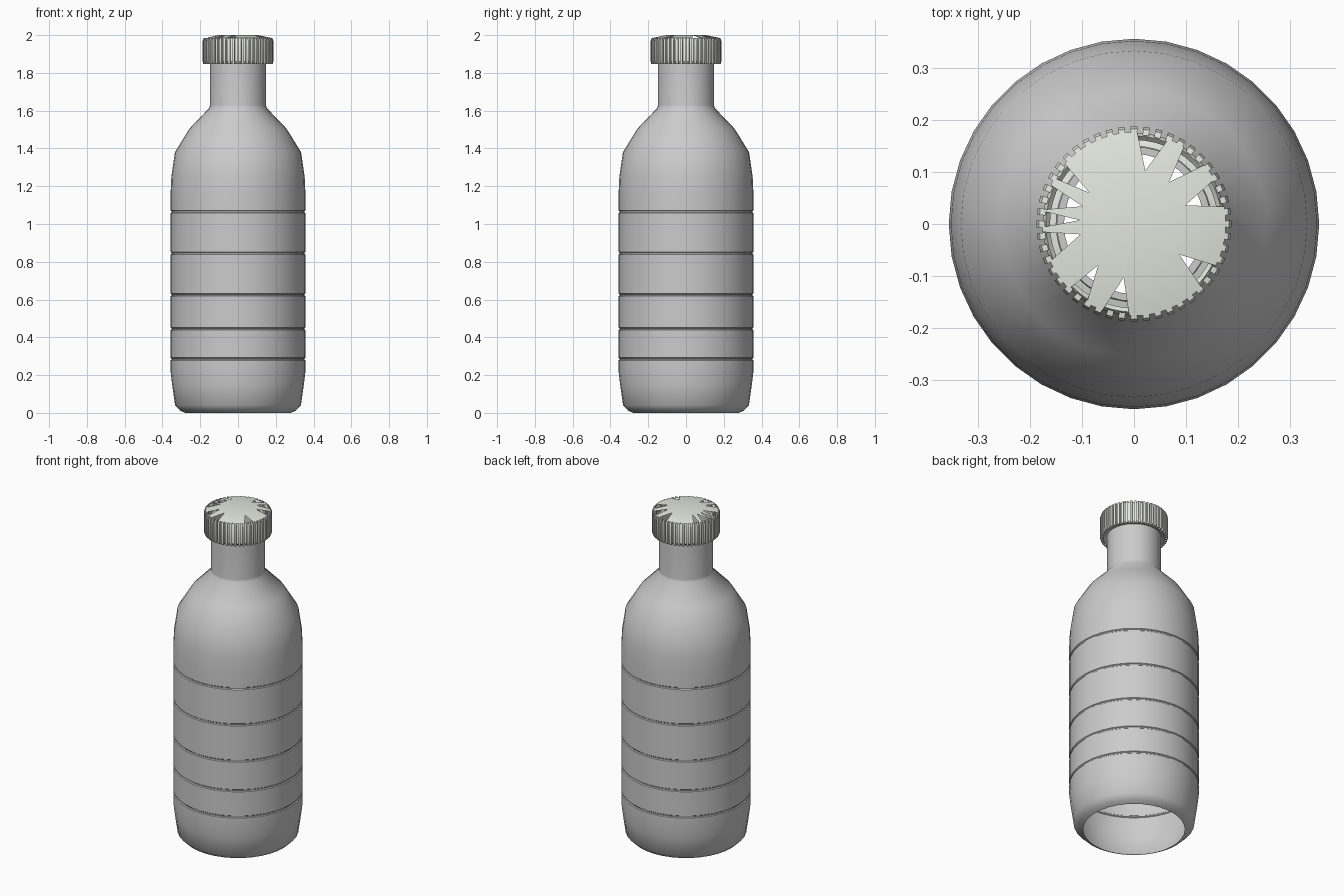
import bpy, math

if "Cube" in bpy.data.objects:
    bpy.data.objects.remove(bpy.data.objects["Cube"])

def make_object(name, verts, faces, angle=35, mat=None):
    me = bpy.data.meshes.new(name)
    me.from_pydata(verts, [], faces)
    ob = bpy.data.objects.new(name, me)
    bpy.context.collection.objects.link(ob)
    bpy.ops.object.select_all(action='DESELECT')
    bpy.context.view_layer.objects.active = ob
    ob.select_set(True)
    bpy.ops.object.shade_smooth_by_angle(angle=math.radians(angle))
    if mat:
        me.materials.append(mat)
    return ob

def polar(r, deg, z):
    a = math.radians(deg)
    return (r * math.cos(a), r * math.sin(a), z)

def lathe(name, profile, n, angle=35, mat=None):
    verts = [polar(r, 360 * i / n, z) for r, z in profile for i in range(n)]
    faces = [(k * n + i, k * n + (i + 1) % n, (k + 1) * n + (i + 1) % n, (k + 1) * n + i)
             for k in range(len(profile) - 1) for i in range(n)]
    return make_object(name, verts, faces, angle, mat)

cream = bpy.data.materials.new("cap_cream")
cream.diffuse_color = (0.78, 0.80, 0.74, 1)
cream.use_nodes = True
cream.node_tree.nodes["Principled BSDF"].inputs["Base Color"].default_value = cream.diffuse_color

# Bottle shell, open underneath, with five shallow grooves
R = 0.357
profile = [(0.28, 0.0), (0.305, 0.012), (0.333, 0.04), (0.349, 0.15), (R, 0.22)]
for z in (0.285, 0.445, 0.625, 0.845, 1.065):
    profile += [(R, z - 0.007), (R - 0.005, z - 0.003), (R - 0.005, z + 0.003), (R, z + 0.007)]
profile += [(R, 1.16), (0.353, 1.25), (0.334, 1.38), (0.257, 1.505), (0.151, 1.615),
            (0.149, 1.63), (0.149, 1.95), (0.135, 1.95)]
lathe("bottle_body", profile, 36, 40)

# Cap wall with a lip closing in on the neck
lathe("cap_wall", [(0.15, 1.856), (0.168, 1.85), (0.176, 1.86), (0.176, 1.975),
                   (0.17, 1.984), (0.162, 1.975)], 48, 35, cream)

# Grip ribs around the cap
verts, faces = [], []
for i in range(48):
    b = len(verts)
    for r, z in ((0.172, 1.848), (0.184, 1.848), (0.188, 1.862), (0.188, 1.968),
                 (0.183, 1.984), (0.172, 1.986)):
        for s in (-1, 1):
            verts.append(polar(r, i * 7.5 + s * 2.0, z))
    for k in range(6):
        m = (k + 1) % 6
        faces.append((b + 2 * k, b + 2 * k + 1, b + 2 * m + 1, b + 2 * m))
    faces.append(tuple(b + 2 * k for k in range(6)))
    faces.append(tuple(b + 2 * k + 1 for k in reversed(range(6))))
make_object("cap_ribs", verts, faces, 30, cream)

# Cap top: domed disc with wedge notches (apex angle, rim start, rim end)
notches = [(20, 11, 29), (50, 40, 57), (78, 68, 88), (145, 139, 150), (161, 155, 171),
           (176, 172, 182), (191, 185, 204), (229, 225, 239), (259, 250, 267), (326, 317, 333)]
verts, faces = [(0, 0, 2.0)], []
for j, (apex, _, start) in enumerate(notches):
    nxt = notches[(j + 1) % len(notches)]
    wrap = 360 if j == len(notches) - 1 else 0
    apex2, end = nxt[0] + wrap, nxt[1] + wrap
    n = max(1, round((apex2 - apex) / 8))
    b = len(verts)
    for k in range(n + 1):
        t = k / n
        verts.append(polar(0.105, apex + (apex2 - apex) * t, 2.0))
        verts.append(polar(0.177, start + (end - start) * t, 1.985))
    for k in range(n):
        p = b + 2 * k
        faces += [(0, p, p + 2), (p, p + 1, p + 3, p + 2)]
make_object("cap_top", verts, faces, 35, cream)
